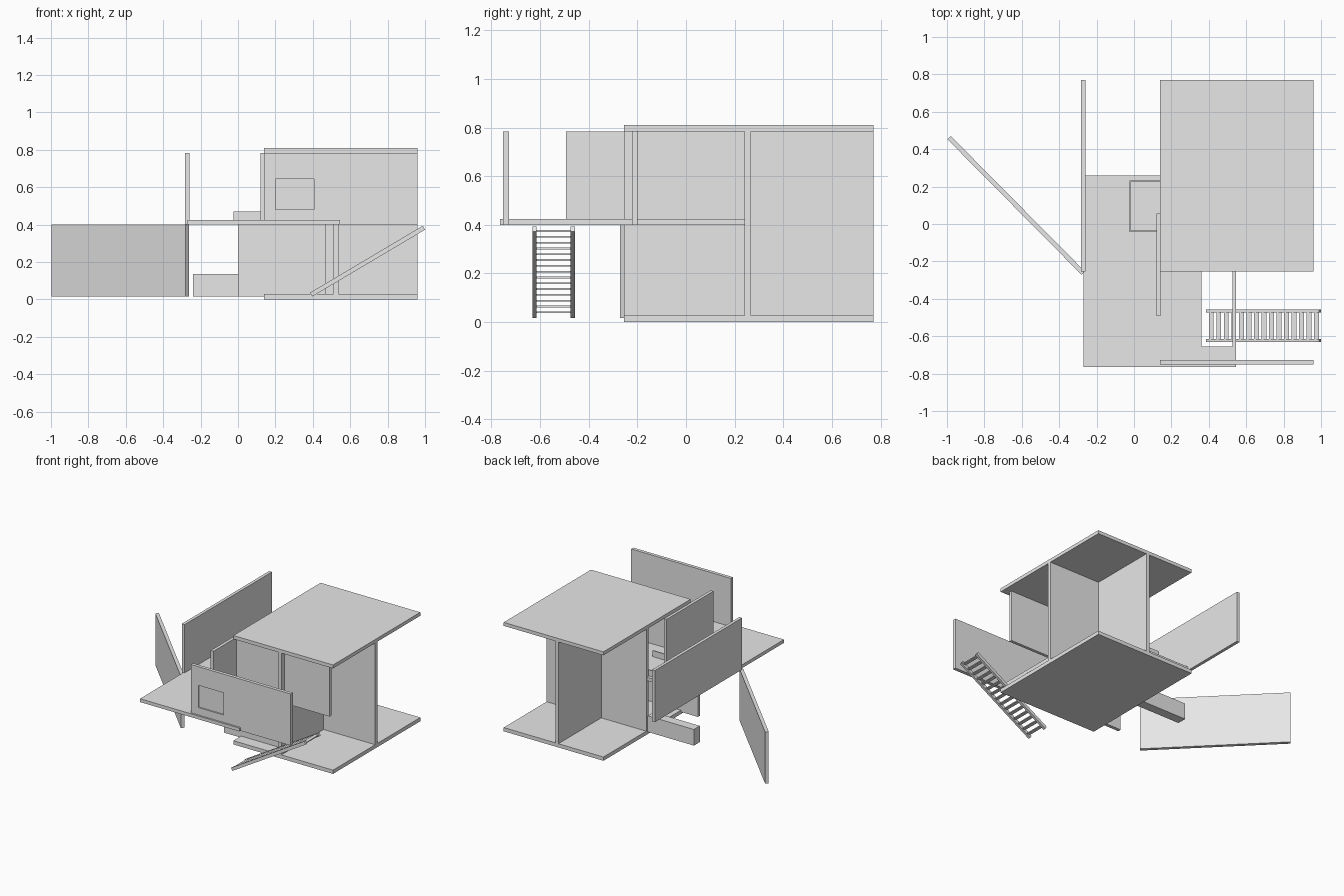
import bpy, bmesh, math
from mathutils import Matrix, Vector

if "Cube" in bpy.data.objects:
    bpy.data.objects.remove(bpy.data.objects["Cube"])

grey = bpy.data.materials.new("plain_grey")
grey.diffuse_color = (0.8, 0.8, 0.8, 1)
grey.use_nodes = True
grey.node_tree.nodes["Principled BSDF"].inputs["Base Color"].default_value = grey.diffuse_color


def finish(name, bm):
    bmesh.ops.recalc_face_normals(bm, faces=bm.faces)
    me = bpy.data.meshes.new(name)
    bm.to_mesh(me)
    bm.free()
    me.materials.append(grey)
    ob = bpy.data.objects.new(name, me)
    bpy.context.collection.objects.link(ob)
    return ob


def add_box(bm, x, y, z):
    size = Vector((x[1] - x[0], y[1] - y[0], z[1] - z[0]))
    mid = Vector((x[0] + x[1], y[0] + y[1], z[0] + z[1])) / 2
    m = Matrix.Translation(mid) @ Matrix.Diagonal((*size, 1))
    bmesh.ops.create_cube(bm, size=1, matrix=m)


def box(name, *ranges):
    bm = bmesh.new()
    add_box(bm, *ranges)
    return finish(name, bm)


def prism(name, points, offset):
    """Extrude a closed outline along an offset vector."""
    bm = bmesh.new()
    face = bm.faces.new([bm.verts.new(p) for p in points])
    res = bmesh.ops.extrude_face_region(bm, geom=[face])
    moved = [v for v in res["geom"] if isinstance(v, bmesh.types.BMVert)]
    bmesh.ops.translate(bm, verts=moved, vec=offset)
    return finish(name, bm)


def cut(ob, *ranges):
    cutter = box(ob.name + "_cutter", *ranges)
    cutter.hide_render = True
    cutter.hide_viewport = True
    mod = ob.modifiers.new("opening", "BOOLEAN")
    mod.operation = "DIFFERENCE"
    mod.solver = "EXACT"
    mod.object = cutter


# Floor and roof slabs
for name, z in (("ground_slab", (0.0, 0.028)), ("roof_slab", (0.784, 0.81))):
    box(name, (0.14, 0.96), (-0.255, 0.77), z)

# Crossing full-height walls
box("cross_wall", (0.14, 0.96), (0.24, 0.267), (0.028, 0.784))
box("spine_wall_front", (0.51, 0.536), (-0.255, 0.24), (0.028, 0.784))
box("spine_wall_back", (0.51, 0.536), (0.267, 0.77), (0.028, 0.784))

# Upper deck with stair opening
deck = prism("upper_deck", [(-0.27, -0.765, 0.4), (0.546, -0.765, 0.4),
             (0.546, 0.24, 0.4), (0.139, 0.24, 0.4),
             (0.139, 0.258, 0.4), (-0.27, 0.258, 0.4)], (0, 0, 0.025))
cut(deck, (0.36, 0.526), (-0.655, -0.22), (0.3, 0.5))

# Upper floor panels
box("left_panel", (-0.283, -0.26), (-0.255, 0.77), (0.4, 0.784))
box("middle_panel", (0.12, 0.143), (-0.493, 0.055), (0.425, 0.784))
box("inner_front_panel", (0.143, 0.91), (-0.222, -0.2), (0.4, 0.784))
front = box("front_panel", (0.14, 0.96), (-0.752, -0.727), (0.4, 0.784))
# Shallow recessed window
cut(front, (0.2, 0.406), (-0.8, -0.742), (0.48, 0.645))

# Low rim on the deck
x0, x1, y0, y1, t = -0.025, 0.3, -0.042, 0.232, 0.007
bm = bmesh.new()
add_box(bm, (x0, x0 + t), (y0, y1), (0.425, 0.47))
add_box(bm, (x0 + t, x1), (y0, y0 + t), (0.425, 0.47))
add_box(bm, (x0 + t, x1), (y1 - t, y1), (0.425, 0.47))
finish("deck_rim", bm)

# Lower floor wall and beam
box("lower_wall", (0.0, 0.47), (-0.165, -0.14), (0.016, 0.4))
box("lower_beam", (-0.24, 0.14), (0.18, 0.25), (0.016, 0.136))

# Diagonal garden wall
a, b = Vector((-0.989, 0.462, 0.016)), Vector((-0.272, -0.262, 0.016))
n = Vector((0.0088, 0.0088, 0))
prism("diagonal_wall", [a - n, b - n, b + n, a + n], (0, 0, 0.384))

# Staircase stringers
for name, y in (("stringer_front", -0.632), ("stringer_back", -0.474)):
    prism(name, [(0.385, y, 0.036), (0.397, y, 0.016),
                 (1.0, y, 0.373), (0.988, y, 0.394)], (0, 0.018, 0))

# Stair treads
bm = bmesh.new()
count = 15
for i in range(count):
    x = 0.4 + 0.0402 * i
    z = 0.037 + 0.0241 * i * 0.99
    add_box(bm, (x, min(x + 0.026, 0.99)), (-0.614, -0.474), (z, z + 0.007))
finish("stair_treads", bm)
